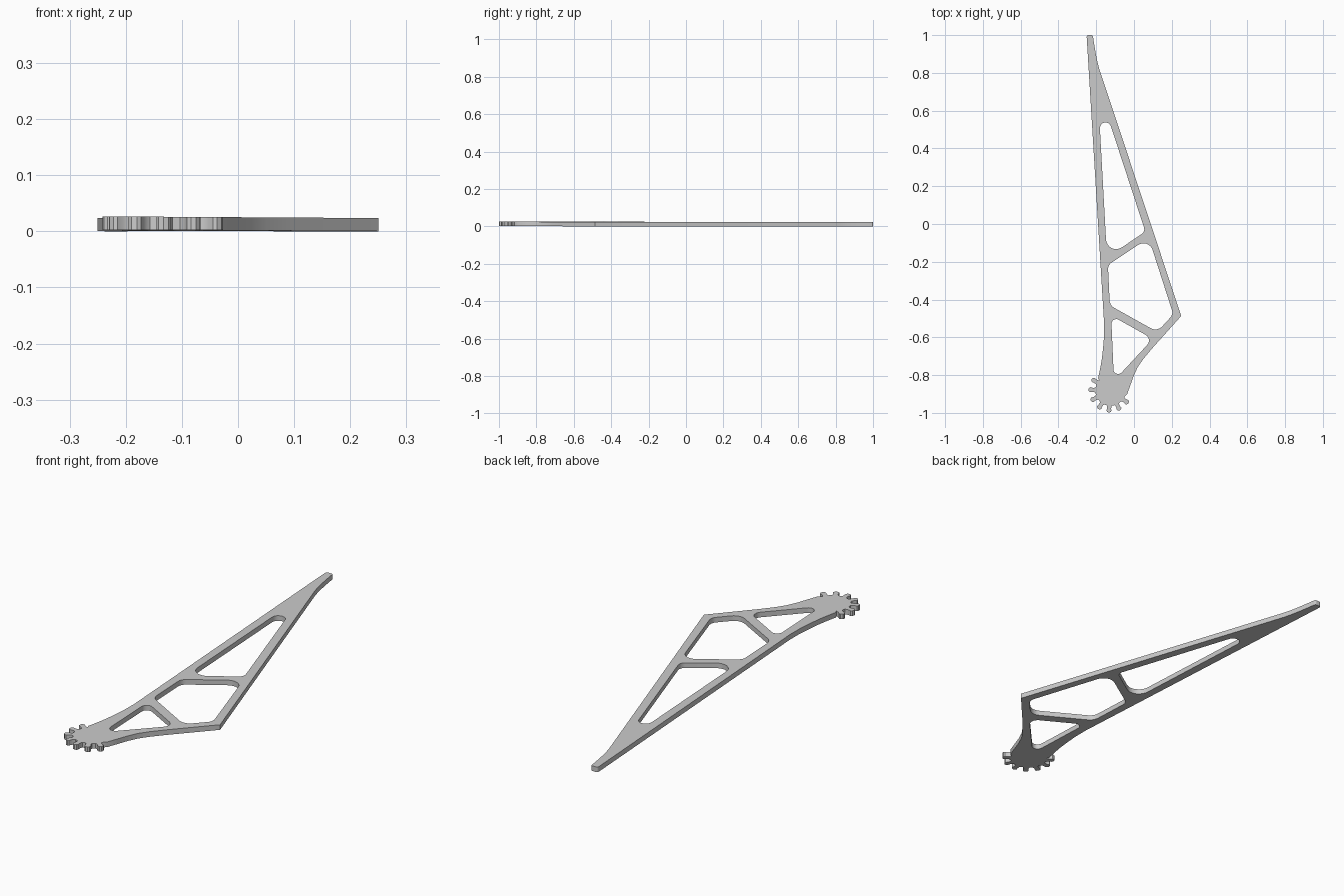
import bpy, bmesh, math
from mathutils import Vector

if "Cube" in bpy.data.objects:
    bpy.data.objects.remove(bpy.data.objects["Cube"])

THICK = 0.0235


def fillet(corners, steps=8):
    """Round each (x, y, radius) corner of a polygon with an arc."""
    out = []
    n = len(corners)
    for i, (x, y, r) in enumerate(corners):
        p = Vector((x, y))
        if r == 0:
            out.append(p)
            continue
        a = (Vector(corners[i - 1][:2]) - p).normalized()
        b = (Vector(corners[(i + 1) % n][:2]) - p).normalized()
        half = a.angle(b) / 2
        c = p + (a + b).normalized() * (r / math.sin(half))
        start = p + a * (r / math.tan(half)) - c
        end = p + b * (r / math.tan(half)) - c
        for k in range(steps + 1):
            t = k / steps
            sweep = math.pi - 2 * half
            v = (start * math.sin((1 - t) * sweep) + end * math.sin(t * sweep)) / math.sin(sweep)
            out.append(c + v)
    return out


def gear_teeth(cx, cy, first, pitch, count):
    """Partial gear edge, running counter-clockwise."""
    tooth = [(.080, -10), (.086, -7.5), (.096, -6.5), (.108, -7), (.114, -4.5), (.117, 0),
             (.114, 4.5), (.108, 7), (.096, 6.5), (.086, 7.5), (.080, 10)]
    pts = []
    for i in range(count):
        for r, da in tooth:
            a = math.radians(first + i * pitch + da)
            pts.append(Vector((cx + r * math.cos(a), cy + r * math.sin(a))))
    return pts


# Outer edge: tip, left side, gear sector, right side
left = [(-.218, 1.0, .008), (-.251, 1.0, .01), (-.158, -.53, 0), (-.159, -.60, 0),
        (-.164, -.66, 0), (-.171, -.72, 0), (-.18, -.77, 0), (-.19, -.815, 0)]
right = [(-.036, -.90, 0), (-.016, -.845, 0), (.0, -.80, 0), (.02, -.757, 0), (.05, -.714, 0),
         (.095, -.66, 0), (.25, -.487, 0), (-.185, .825, 0), (-.194, .86, 0),
         (-.202, .90, 0), (-.212, .96, 0)]
pts = fillet(left + right)
cut = len(pts) - len(right)
outline = pts[:cut] + gear_teeth(-.125, -.882, 148, 29.5, 7) + pts[cut:]

# Three lightening windows
windows = [
    [(-.193, .734, .03), (-.143, -.177, .054), (.06, -.04, .03)],
    [(.078, -.074, .05), (-.138, -.217, .04), (-.128, -.431, .05),
     (.123, -.571, .05), (.208, -.478, .04)],
    [(-.121, -.485, .025), (-.106, -.83, .025), (.1, -.608, .035)],
]

# Plate: filled profile with thickness
curve = bpy.data.curves.new("geared_arm_plate", 'CURVE')
curve.dimensions = '2D'
curve.fill_mode = 'BOTH'
curve.extrude = THICK / 2
for loop in [outline] + [fillet(w) for w in windows]:
    s = curve.splines.new('POLY')
    s.points.add(len(loop) - 1)
    for sp, p in zip(s.points, loop):
        sp.co = (p.x, p.y, 0, 1)
    s.use_cyclic_u = True
plate = bpy.data.objects.new("geared_arm_plate", curve)
bpy.context.collection.objects.link(plate)
bpy.context.view_layer.objects.active = plate
plate.select_set(True)
bpy.ops.object.convert(target='MESH')
plate = bpy.context.object

# Weld, and give the plate its very slight tilt
bm = bmesh.new()
bm.from_mesh(plate.data)
bmesh.ops.remove_doubles(bm, verts=bm.verts, dist=1e-5)
bmesh.ops.recalc_face_normals(bm, faces=bm.faces)
for v in bm.verts:
    v.co.z += THICK / 2 - .0043 * v.co.x - .0014 * v.co.y
low = min(v.co.z for v in bm.verts)
for v in bm.verts:
    v.co.z -= low
bm.to_mesh(plate.data)
bm.free()
bpy.ops.object.shade_smooth_by_angle(angle=math.radians(30))
